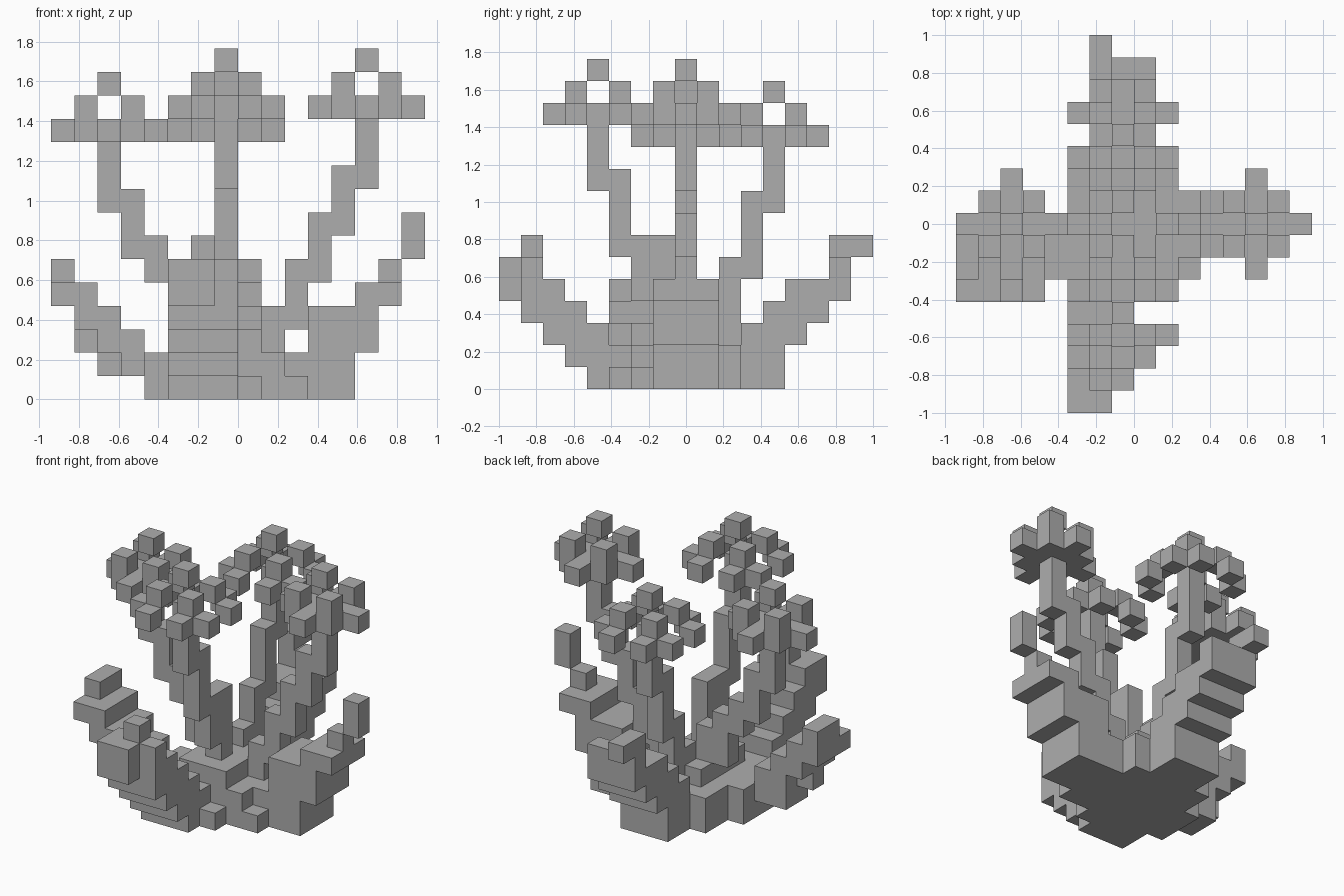
import bpy, bmesh
from mathutils import Vector

cube = bpy.data.objects.get("Cube")
if cube:
    bpy.data.objects.remove(cube, do_unlink=True)

U = 2 / 17  # edge of one block

grey = bpy.data.materials.new("plain_grey")
grey.use_nodes = True
grey.diffuse_color = (0.42, 0.42, 0.42, 1)
grey.node_tree.nodes["Principled BSDF"].inputs["Base Color"].default_value = (0.42, 0.42, 0.42, 1)


def box(x, y, z):
    """All blocks in inclusive ranges; a single number is a range of one."""
    spans = [(s, s) if isinstance(s, int) else s for s in (x, y, z)]
    rx, ry, rz = [range(a, b + 1) for a, b in spans]
    return {(i, j, k) for i in rx for j in ry for k in rz}


def build(name, *boxes):
    """Mesh the outer faces of a set of blocks."""
    cells = set().union(*boxes)
    bm = bmesh.new()
    verts = {}

    def corner(p):
        if p not in verts:
            verts[p] = bm.verts.new(((p[0] - 8) * U, (p[1] - 8.5) * U, p[2] * U))
        return verts[p]

    for cell in cells:
        for axis in range(3):
            for side in (0, 1):
                near = list(cell)
                near[axis] += 2 * side - 1
                if tuple(near) in cells:
                    continue
                a, b = (axis + 1) % 3, (axis + 2) % 3
                quad = []
                for da, db in ((0, 0), (1, 0), (1, 1), (0, 1)):
                    p = list(cell)
                    p[axis] += side
                    p[a] += da
                    p[b] += db
                    quad.append(corner(tuple(p)))
                bm.faces.new(quad if side else quad[::-1])
    mesh = bpy.data.meshes.new(name)
    bm.to_mesh(mesh)
    bm.free()
    mesh.materials.append(grey)
    obj = bpy.data.objects.new(name, mesh)
    bpy.context.collection.objects.link(obj)


# Stepped base
build("base",
      box((5, 7), 4, (0, 1)), box((5, 7), 5, (0, 1)), box(8, 5, 0),
      box((5, 9), 6, (0, 1)), box(10, 6, 0),
      box((4, 12), (7, 8), (0, 1)), box(4, 6, (0, 1)), box((5, 12), 9, (0, 1)),
      box((5, 9), 10, (0, 1)), box((6, 8), (11, 12), (0, 1)), box((6, 8), (6, 9), 2))

# Outer leaves climbing away from the base
build("front_leaf",
      box((5, 7), 4, (1, 2)), box((5, 7), 3, (1, 3)), box((5, 7), 2, (2, 4)),
      box((5, 7), 1, (3, 5)), box(6, 1, 6), box((5, 6), 0, (4, 5)))
build("back_leaf",
      box((6, 8), 11, 2), box((6, 8), 12, (1, 3)), box((6, 8), 13, (2, 4)),
      box((6, 8), 14, (3, 4)), box((6, 8), 15, (4, 5)), box(6, (15, 16), 6))
build("left_leaf",
      box((11, 12), (7, 9), (1, 3)), box(13, (7, 9), (2, 4)),
      box(14, (7, 9), 4), box(14, 8, 5), box(15, 8, (6, 7)))
build("right_leaf",
      box(3, (5, 7), (1, 2)), box(2, (5, 7), (2, 3)), box(2, (6, 7), 1),
      box(1, (5, 7), (3, 4)), box(1, 6, 2), box(0, (5, 7), 4), box(0, (6, 7), 5))

# Leaning stems
build("front_stem",
      box(7, 7, (2, 6)), box(7, 6, (4, 6)), box(7, 5, (6, 9)), box(7, 4, (9, 11)))
build("back_stem",
      box(7, 9, (2, 3)), box(7, 10, (2, 5)), box(7, 11, (5, 8)), box(7, 12, (8, 10)))
build("left_stem",
      box(9, 8, (2, 3)), box(10, 8, (3, 5)), box(11, 8, (5, 7)),
      box(12, 8, (7, 9)), box(13, 8, (9, 11)))
build("right_stem",
      box(6, 8, (2, 4)), box(5, 8, (3, 5)), box(4, 8, (5, 6)),
      box(3, 8, (6, 8)), box(2, 8, (8, 10)))

# Flower heads: open ones have scattered petals, full ones a diamond plate
NEAR = range(-2, 3)
for name, x, y, z, full in (("front_flower", 7, 4, 12, False), ("back_flower", 7, 12, 11, False),
                            ("left_flower", 13, 8, 12, True), ("right_flower", 2, 8, 11, True)):
    head = {(x, y, z), (x, y, z + 2)}
    for dx in NEAR:
        for dy in NEAR:
            reach = abs(dx) + abs(dy)
            if abs(dx) == abs(dy) == 1:
                head.add((x + dx, y + dy, z + 1))
            if (full and reach <= 2) or (not full and reach == 3):
                head.add((x + dx, y + dy, z))
    build(name, head)
